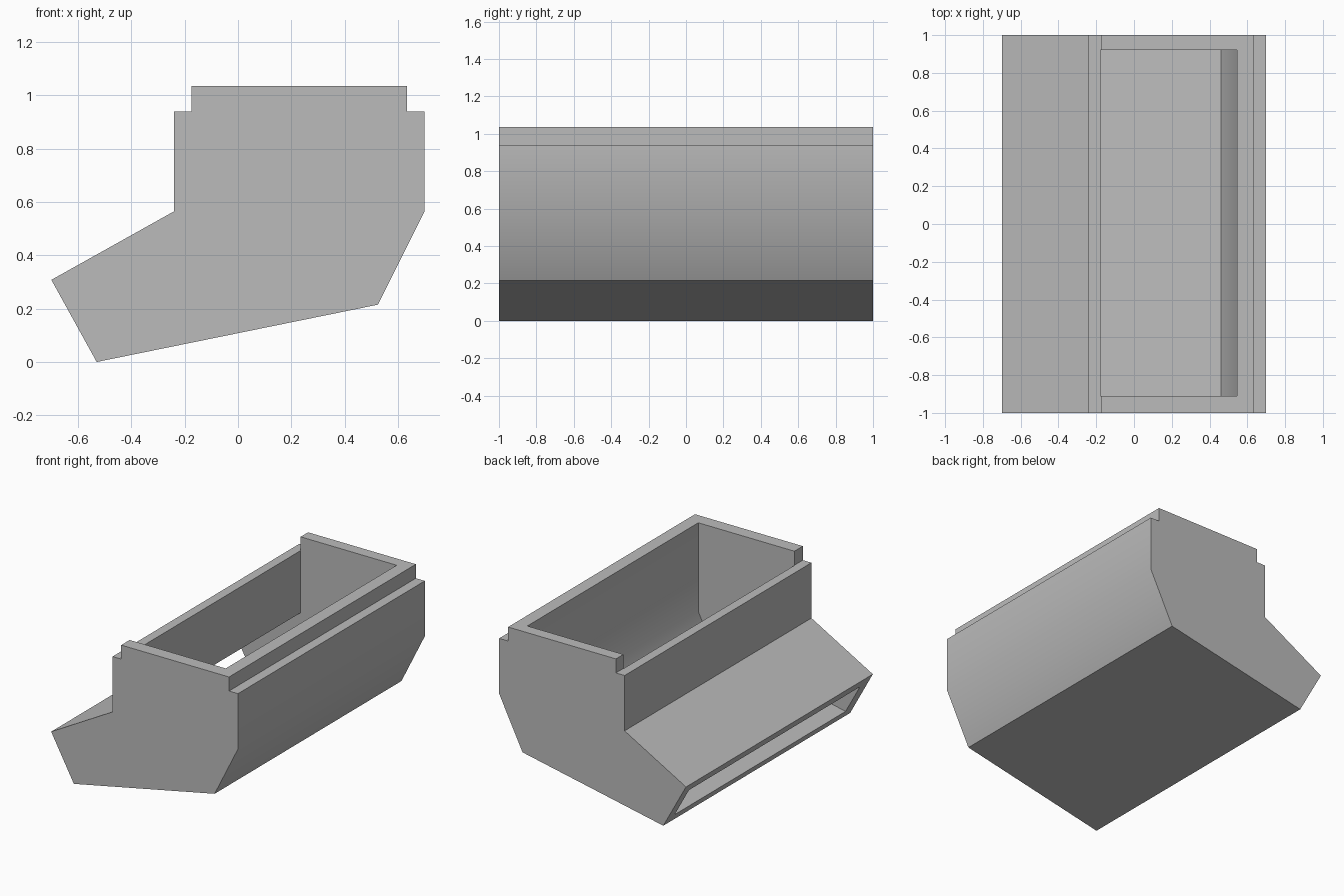
import bpy
import bmesh

cube = bpy.data.objects.get("Cube")
if cube:
    bpy.data.objects.remove(cube, do_unlink=True)

grey = bpy.data.materials.new("plain grey")
grey.use_nodes = True
colour = (0.5, 0.5, 0.5, 1)
grey.diffuse_color = colour
grey.node_tree.nodes["Principled BSDF"].inputs["Base Color"].default_value = colour


def prism(name, profile, y0, y1):
    """Extrude an x-z profile along y."""
    bm = bmesh.new()
    face = bm.faces.new([bm.verts.new((x, y0, z)) for x, z in profile])
    grown = bmesh.ops.extrude_face_region(bm, geom=[face])
    verts = [v for v in grown["geom"] if isinstance(v, bmesh.types.BMVert)]
    bmesh.ops.translate(bm, verts=verts, vec=(0, y1 - y0, 0))
    bmesh.ops.recalc_face_normals(bm, faces=bm.faces)
    mesh = bpy.data.meshes.new(name)
    bm.to_mesh(mesh)
    bm.free()
    mesh.materials.append(grey)
    obj = bpy.data.objects.new(name, mesh)
    bpy.context.collection.objects.link(obj)
    return obj


# Outer body with a stepped rim on top and a slanted spout on the right
body = prism("chute_body", [
    (-0.53, 0), (0.525, 0.215), (0.7, 0.565), (0.7, 0.94), (0.633, 0.94),
    (0.633, 1.035), (-0.175, 1.035), (-0.175, 0.94), (-0.24, 0.94),
    (-0.24, 0.565), (-0.7, 0.308)], -1, 1)

# Channel running from the open top out through the spout
channel = prism("channel_cutter", [
    (-0.759, 0.012), (0.46, 0.261), (0.545, 0.435), (0.545, 1.2),
    (-0.177, 1.2), (-0.177, 0.519), (-0.866, 0.137)], -0.91, 0.92)

# Hollow the body
cut = body.modifiers.new("hollow", "BOOLEAN")
cut.operation = "DIFFERENCE"
cut.solver = "EXACT"
cut.object = channel
bpy.context.view_layer.objects.active = body
body.select_set(True)
bpy.ops.object.modifier_apply(modifier=cut.name)
bpy.data.objects.remove(channel, do_unlink=True)

# Soft bend on the sloped side, crisp edges elsewhere
bpy.ops.object.shade_smooth_by_angle(angle=0.55)
